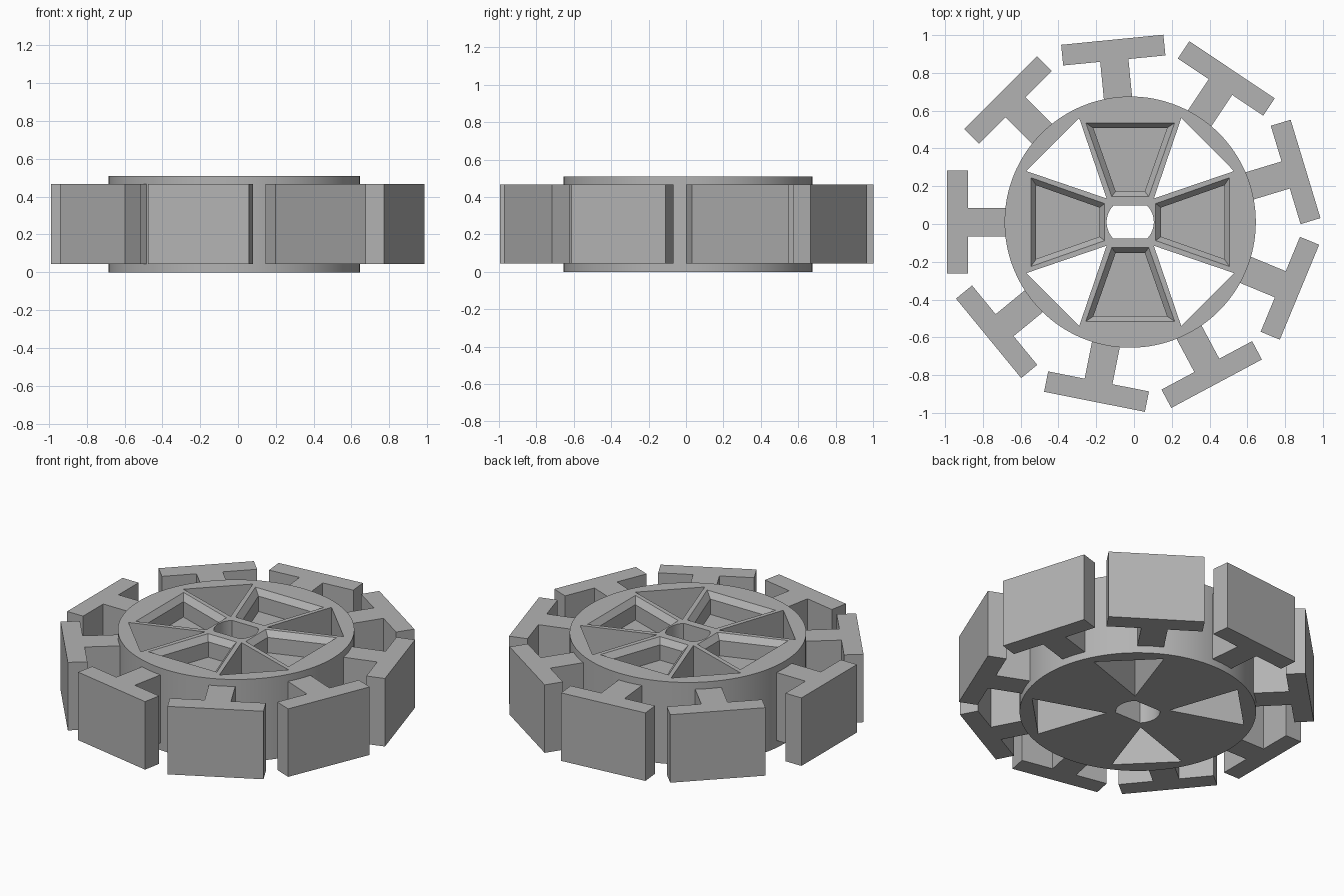
import bpy, bmesh, math
from mathutils import Matrix, Vector

cube = bpy.data.objects.get("Cube")
if cube:
    bpy.data.objects.remove(cube, do_unlink=True)

CENTER = Vector((-0.02, 0.01, 0))
HUB_R, HUB_H = 0.665, 0.51

grey = bpy.data.materials.new("plain grey")
grey.use_nodes = True
colour = (0.45, 0.45, 0.45, 1)
grey.diffuse_color = colour
grey.node_tree.nodes["Principled BSDF"].inputs["Base Color"].default_value = colour


def loft(name, layers, angle=0):
    """Closed solid through (z, outline) layers, turned about the hub axis."""
    bm = bmesh.new()
    rings = [[bm.verts.new((x, y, z)) for x, y in pts] for z, pts in layers]
    bm.faces.new(rings[0][::-1])
    bm.faces.new(rings[-1])
    n = len(rings[0])
    for low, high in zip(rings, rings[1:]):
        for i in range(n):
            j = (i + 1) % n
            bm.faces.new((low[i], low[j], high[j], high[i]))
    bmesh.ops.recalc_face_normals(bm, faces=bm.faces)
    bm.transform(Matrix.Translation(CENTER) @ Matrix.Rotation(angle, 4, "Z"))
    mesh = bpy.data.meshes.new(name)
    bm.to_mesh(mesh)
    bm.free()
    mesh.materials.append(grey)
    obj = bpy.data.objects.new(name, mesh)
    bpy.context.collection.objects.link(obj)
    return obj


def arc(radius, start, end, count):
    return [(radius * math.cos(start + (end - start) * i / count),
             radius * math.sin(start + (end - start) * i / count))
            for i in range(count + 1)]


# Hub disc
hub = loft("hub", [(0, arc(HUB_R, 0, math.tau, 128)[:-1]),
                   (HUB_H, arc(HUB_R, 0, math.tau, 128)[:-1])])
cutters = []

# Triangular through holes and bevelled blind pockets, four of each
triangle = [(0.125, 0.125), (0.55, 0.27), (0.27, 0.55)]
mouth = [(0.135, -0.098), (0.525, -0.235), (0.525, 0.235), (0.135, 0.098)]
well = [(0.163, -0.077), (0.498, -0.195), (0.498, 0.195), (0.163, 0.077)]
for i in range(4):
    turn = i * math.pi / 2
    cutters.append(loft("hole_cutter", [(-0.1, triangle), (0.6, triangle)], turn))
    cutters.append(loft("pocket_cutter", [
        (HUB_H - 0.13, well), (HUB_H - 0.035, well),
        (HUB_H, mouth), (HUB_H + 0.05, mouth)], turn))

# Axle hole with two flats
half = math.asin(0.087 / 0.125)
axle = arc(0.125, -half, half, 12) + arc(0.125, math.pi - half, math.pi + half, 12)
cutters.append(loft("axle_cutter", [(-0.1, axle), (0.6, axle)]))

bpy.context.view_layer.objects.active = hub
for cutter in cutters:
    cutter.hide_render = True
    mod = hub.modifiers.new("cut", "BOOLEAN")
    mod.operation = "DIFFERENCE"
    mod.solver = "EXACT"
    mod.object = cutter
    bpy.ops.object.modifier_apply(modifier=mod.name)
    bpy.data.objects.remove(cutter, do_unlink=True)

bpy.ops.object.select_all(action="DESELECT")
hub.select_set(True)
bpy.ops.object.shade_smooth_by_angle(angle=math.radians(25))

# Nine T-shaped teeth, evenly stepped with one wider gap
side = [(0.64, 0.075), (0.86, 0.075), (0.86, 0.272), (0.97, 0.272)]
tee = side + [(x, -y) for x, y in reversed(side)]
for i in range(9):
    loft(f"tooth_{i + 1}", [(0.045, tee), (0.467, tee)],
         math.pi + math.radians(39.375) * i)
